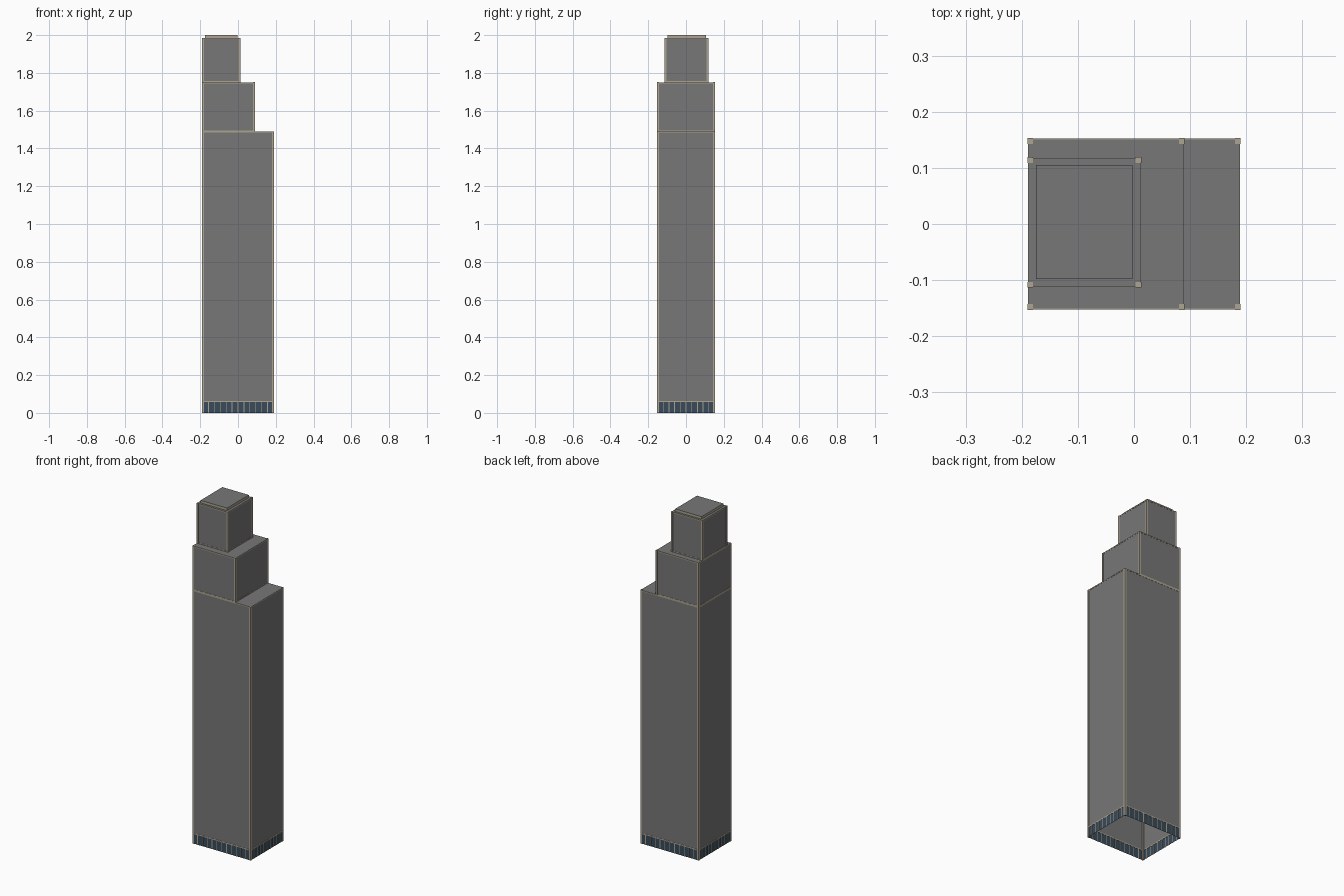
import bpy
import bmesh
from mathutils import Vector

cube = bpy.data.objects.get("Cube")
if cube:
    bpy.data.objects.remove(cube, do_unlink=True)


def material(name, rgb):
    m = bpy.data.materials.new(name)
    m.use_nodes = True
    m.diffuse_color = (*rgb, 1)
    m.node_tree.nodes["Principled BSDF"].inputs["Base Color"].default_value = (*rgb, 1)
    return m


GREY = material("grey cladding", (0.18, 0.185, 0.18))
BEIGE = material("beige trim", (0.42, 0.37, 0.28))
GLASS = material("dark blue glass", (0.04, 0.07, 0.10))


def add_box(bm, lo, hi):
    """Add one box to a mesh and return its faces."""
    lo, hi = Vector(lo), Vector(hi)
    verts = bmesh.ops.create_cube(bm, size=1)["verts"]
    for v in verts:
        v.co = (lo + hi) / 2 + v.co * (hi - lo)
    return list({f for v in verts for f in v.link_faces})


def finish(name, bm, *mats):
    mesh = bpy.data.meshes.new(name)
    bm.to_mesh(mesh)
    bm.free()
    for m in mats:
        mesh.materials.append(m)
    obj = bpy.data.objects.new(name, mesh)
    bpy.context.collection.objects.link(obj)
    return obj


def shell(name, x0, x1, y0, y1, z0, z1, mat, top=True):
    """Box of thin sheets, open below and optionally above."""
    bm = bmesh.new()
    faces = add_box(bm, (x0, y0, z0), (x1, y1, z1))
    bm.normal_update()
    drop = [f for f in faces if f.normal.z < -0.5 or (f.normal.z > 0.5 and not top)]
    bmesh.ops.delete(bm, geom=drop, context="FACES_ONLY")
    return finish(name, bm, mat)


POST = 0.01     # corner post width
OUT = 0.002     # how far trim stands proud
RAIL = 0.006    # rail height


def posts(name, x0, x1, y0, y1, z0, z1):
    bm = bmesh.new()
    for ax, bx in ((x0 - OUT, x0 - OUT + POST), (x1 + OUT - POST, x1 + OUT)):
        for ay, by in ((y0 - OUT, y0 - OUT + POST), (y1 + OUT - POST, y1 + OUT)):
            add_box(bm, (ax, ay, z0), (bx, by, z1 + 0.001))
    finish(name, bm, BEIGE)


def rails(name, x0, x1, y0, y1, levels):
    bm = bmesh.new()
    t = OUT / 2
    for z in levels:
        for y in (y0, y1):
            add_box(bm, (x0, y - t, z), (x1, y + t, z + RAIL))
        for x in (x0, x1):
            add_box(bm, (x - t, y0, z), (x + t, y1, z + RAIL))
    finish(name, bm, BEIGE)


# Stepped tower, all tiers sharing the right-hand side
BASE = 0.057
X, Y = 0.188, 0.151
tiers = {
    "lower_tier": (-X, X, -Y, Y, BASE, 1.49),
    "middle_tier": (-X, 0.088, -Y, Y, 1.49, 1.75),
    "upper_tier": (-X, 0.011, -0.111, 0.117, 1.75, 1.985),
}
for name, (x0, x1, y0, y1, z0, z1) in tiers.items():
    shell(name, x0, x1, y0, y1, z0, z1, GREY)
    bottom = 0 if name == "lower_tier" else z0
    posts(name + "_corner_posts", x0, x1, y0, y1, bottom, z1)
    rails(name + "_rails", x0, x1, y0, y1, (z0, z1 - RAIL))

# Roof cap with beige sides and grey top
bm = bmesh.new()
cap = add_box(bm, (-0.175, -0.098, 1.985), (-0.003, 0.105, 2.0))
bm.normal_update()
for f in cap:
    f.material_index = 1 if f.normal.z > 0.5 else 0
finish("roof_cap", bm, BEIGE, GREY)

# Glazed ground floor, open underneath
shell("ground_floor_glass", -X, X, -Y, Y, 0, BASE, GLASS, top=False)

# Evenly spaced mullions on all four sides
bm = bmesh.new()
W, T = 0.002, 0.001
for i in range(1, 12):
    x = -X + 2 * X * i / 12
    for y in (-Y, Y):
        add_box(bm, (x - W, y - T, 0), (x + W, y + T, BASE))
for i in range(1, 10):
    y = -Y + 2 * Y * i / 10
    for x in (-X, X):
        add_box(bm, (x - T, y - W, 0), (x + T, y + W, BASE))
finish("ground_floor_mullions", bm, BEIGE)
